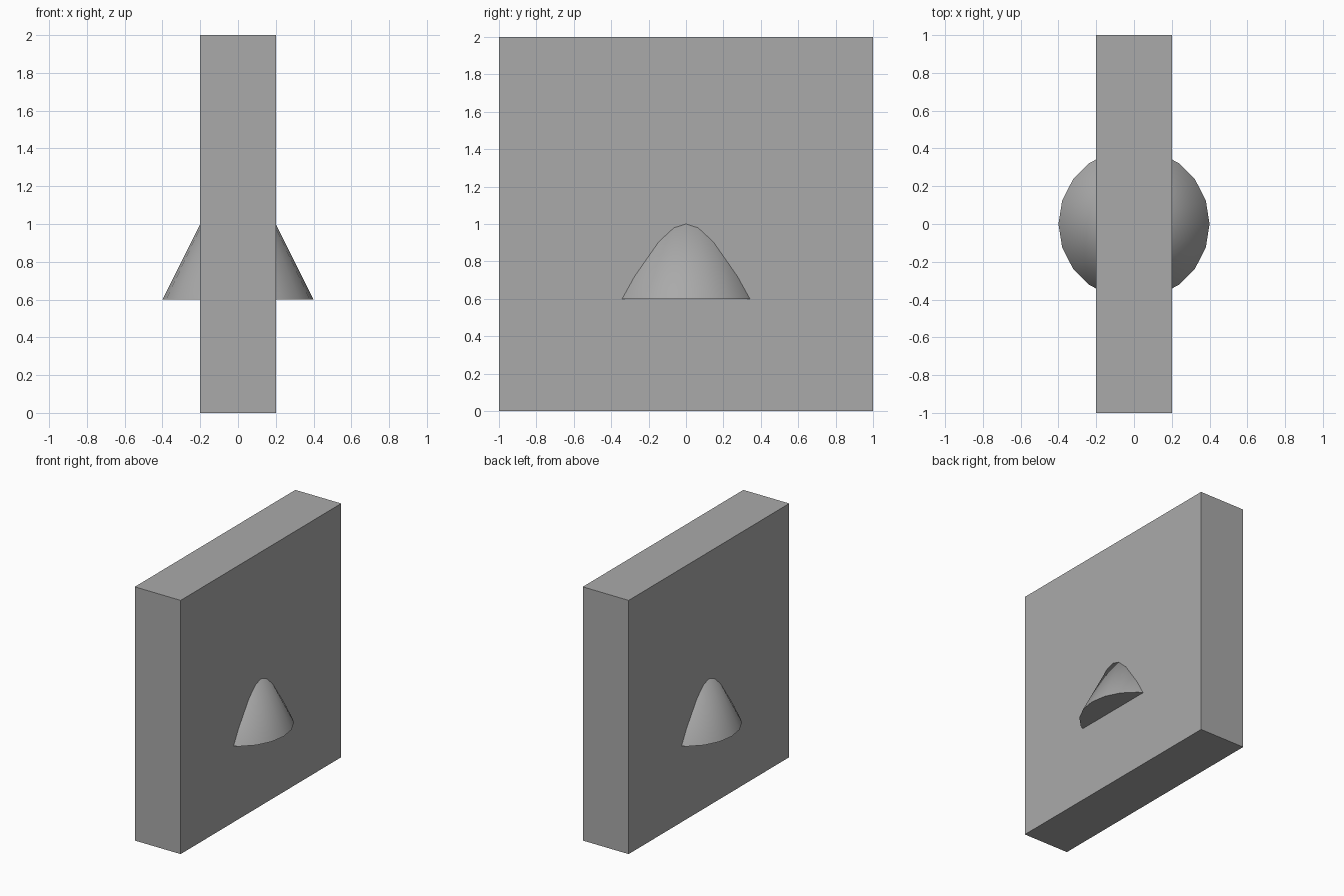
import bpy
import math

default_cube = bpy.data.objects.get("Cube")
if default_cube:
    bpy.data.objects.remove(default_cube, do_unlink=True)

# Shared plain grey
GREY = (0.4, 0.4, 0.4, 1)
grey = bpy.data.materials.new("plain_grey")
grey.use_nodes = True
grey.diffuse_color = GREY
grey.node_tree.nodes["Principled BSDF"].inputs["Base Color"].default_value = GREY

# Upright square slab
bpy.ops.mesh.primitive_cube_add(size=1, location=(0, 0, 1))
slab = bpy.context.object
slab.name = "slab"
slab.scale = (0.4, 2, 2)
bpy.ops.object.transform_apply(location=False, rotation=False, scale=True)
slab.data.materials.append(grey)

# Cone passing through the slab, its tip hidden inside
bpy.ops.mesh.primitive_cone_add(vertices=20, radius1=0.4, radius2=0, depth=0.8,
                                location=(0, 0, 1))
cone = bpy.context.object
cone.name = "cone"
cone.data.materials.append(grey)
bpy.ops.object.shade_smooth_by_angle(angle=math.radians(35))
